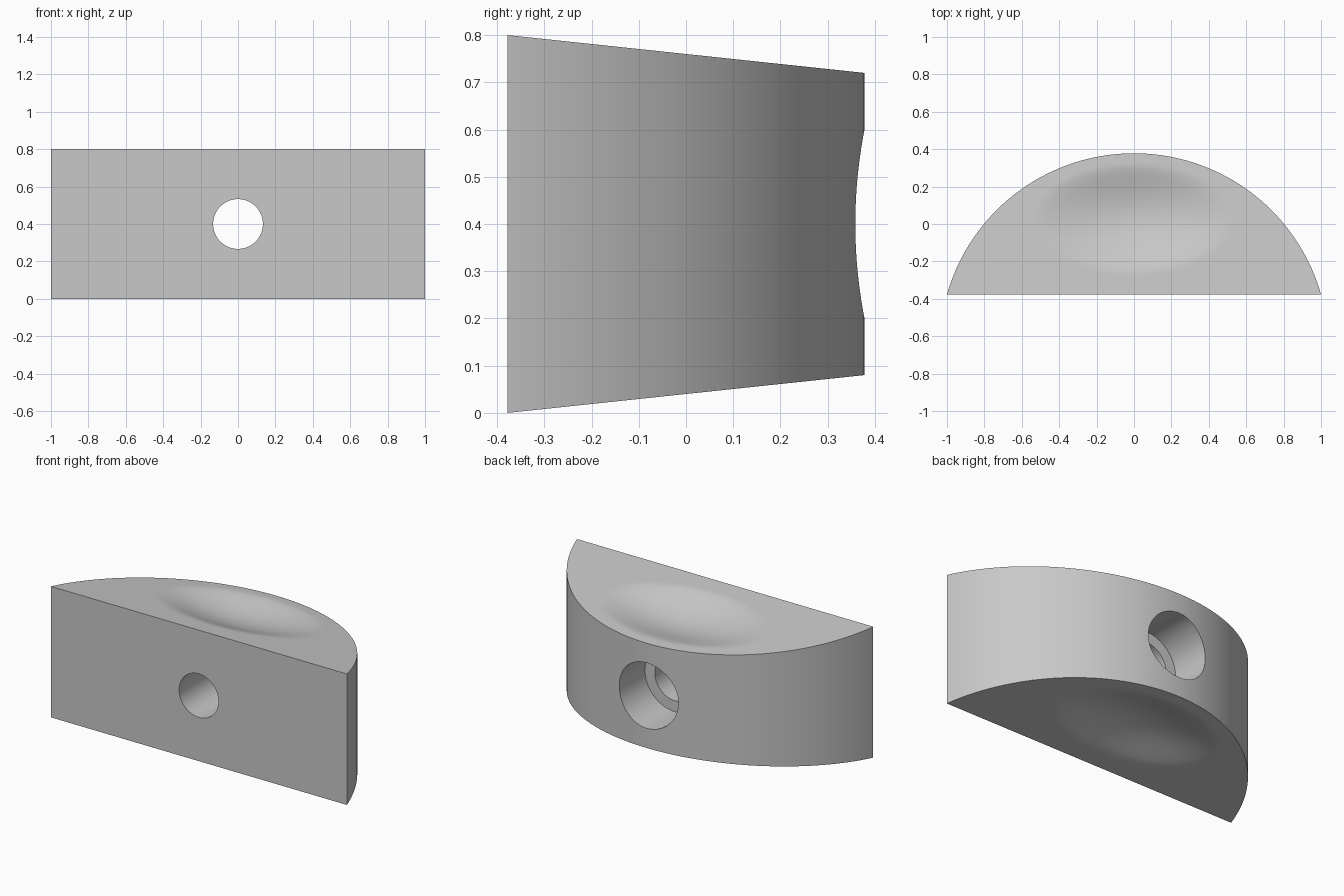
import bpy, bmesh, math

if "Cube" in bpy.data.objects:
    bpy.data.objects.remove(bpy.data.objects["Cube"])

FRONT, BACK, R = -0.378, 0.378, 1.04
CY = BACK - R                                  # centre of the round back
END = math.asin(1 / R)                         # half angle of the arc
COLS, ROWS = 96, 40

grey = bpy.data.materials.new("light grey")
grey.diffuse_color = (0.58, 0.58, 0.58, 1)
grey.use_nodes = True
grey.node_tree.nodes["Principled BSDF"].inputs["Base Color"].default_value = grey.diffuse_color


def half_height(x, y):
    """Tapered half height with a soft oval dimple."""
    taper = 0.4 - 0.08 * (y - FRONT) / (BACK - FRONT)
    r2 = (x / 0.52) ** 2 + ((y - 0.03) / 0.29) ** 2
    return taper - 0.065 * max(0, 1 - r2) ** 1.5


def finish(name, bm):
    bmesh.ops.remove_doubles(bm, verts=bm.verts, dist=1e-5)
    bmesh.ops.recalc_face_normals(bm, faces=bm.faces)
    mesh = bpy.data.meshes.new(name)
    bm.to_mesh(mesh)
    bm.free()
    mesh.materials.append(grey)
    ob = bpy.data.objects.new(name, mesh)
    bpy.context.collection.objects.link(ob)
    return ob


# Body: dimpled top and bottom sheets joined by a flat front and round back
bm = bmesh.new()
sheets = []
for side in (1, -1):
    grid = []
    for i in range(COLS + 1):
        a = -END + 2 * END * i / COLS
        x, y_arc = R * math.sin(a), CY + R * math.cos(a)
        if i in (0, COLS):                     # sharp corners: one vertex each
            v = bm.verts.new((x, FRONT, 0.4 + side * 0.4))
            grid.append([v] * (ROWS + 1))
            continue
        ys = [FRONT + (y_arc - FRONT) * j / ROWS for j in range(ROWS + 1)]
        grid.append([bm.verts.new((x, y, 0.4 + side * half_height(x, y))) for y in ys])
    for i in range(COLS):
        for j in range(ROWS):
            quad = [grid[i][j], grid[i + 1][j], grid[i + 1][j + 1], grid[i][j + 1]]
            bm.faces.new(list(dict.fromkeys(quad)))
    sheets.append(grid)
top, bottom = sheets
for j in (0, ROWS):
    for i in range(COLS):
        bm.faces.new((top[i][j], top[i + 1][j], bottom[i + 1][j], bottom[i][j]))
body = finish("half_round_body", bm)

# Stepped screw hole: narrow from the front, wide from the back
bm = bmesh.new()
N = 64
rings = []
for r, y in ((0.133, -0.6), (0.133, 0.11), (0.2, 0.11), (0.2, 0.6)):
    rings.append([bm.verts.new((r * math.cos(2 * math.pi * k / N), y,
                                0.4 + r * math.sin(2 * math.pi * k / N))) for k in range(N)])
for a, b in zip(rings, rings[1:]):
    for k in range(N):
        bm.faces.new((a[k], a[(k + 1) % N], b[(k + 1) % N], b[k]))
bm.faces.new(rings[0])
bm.faces.new(rings[-1])
cutter = finish("screw_hole_cutter", bm)
cutter.hide_render = True

bpy.context.view_layer.objects.active = body
body.select_set(True)
cut = body.modifiers.new("screw_hole", 'BOOLEAN')
cut.operation, cut.solver, cut.object = 'DIFFERENCE', 'EXACT', cutter
bpy.ops.object.modifier_apply(modifier=cut.name)
bpy.data.objects.remove(cutter)
bpy.ops.object.shade_smooth_by_angle(angle=math.radians(30))
